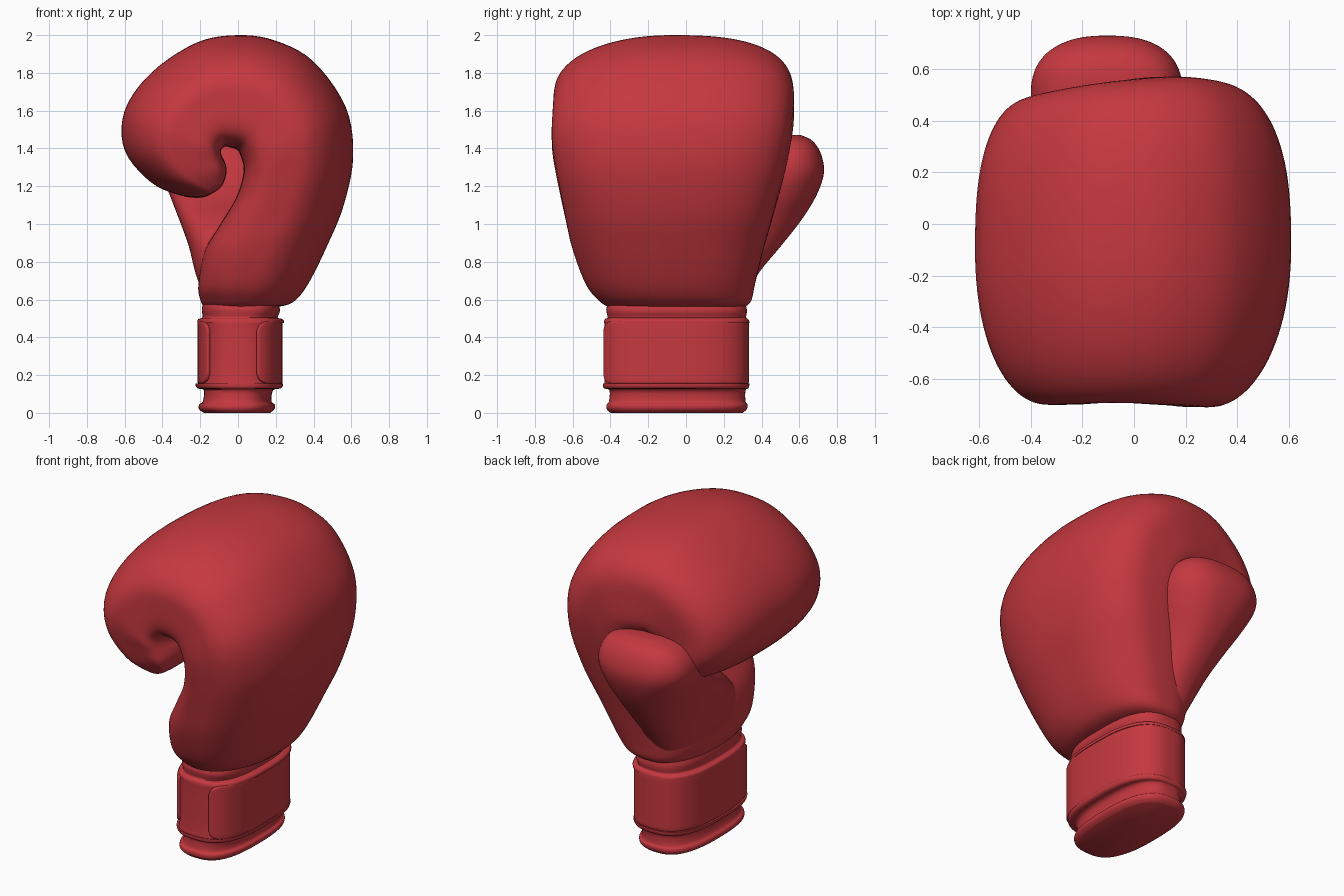
import bpy, bmesh, math
from mathutils import Vector

red = bpy.data.materials.new("red leather")
red.diffuse_color = (0.56, 0.04, 0.05, 1)


def spline(rows, steps):
    """Catmull-Rom interpolation between section rows."""
    out = []
    for i in range(len(rows) - 1):
        a, b, c, d = (rows[max(0, min(len(rows) - 1, i + k))] for k in (-1, 0, 1, 2))
        for s in range(steps):
            t = s / steps
            out.append([0.5 * (2 * q + (r - p) * t + (2 * p - 5 * q + 4 * r - w) * t * t
                               + (3 * q - p - 3 * r + w) * t ** 3)
                        for p, q, r, w in zip(a, b, c, d)])
    return out + [list(rows[-1])]


def section_point(row, ang, p_out, p_in):
    """Point on a superellipse spanning outer edge, inner edge and a y range.
    p_out holds the outer-side squareness towards -y and +y."""
    ox, oz, ix, iz, y0, y1 = row
    c, s = math.cos(ang), math.sin(ang)
    p = p_out[s > 0] if c > 0 else p_in
    u = math.copysign(abs(c) ** (2 / p), c)
    v = math.copysign(abs(s) ** (2 / p), s)
    return Vector(((ox + ix) / 2 + u * (ox - ix) / 2,
                   (y0 + y1) / 2 + v * (y1 - y0) / 2,
                   (oz + iz) / 2 + u * (oz - iz) / 2))


def finish(name, bm, angle=50):
    bmesh.ops.recalc_face_normals(bm, faces=bm.faces)
    me = bpy.data.meshes.new(name)
    bm.to_mesh(me)
    bm.free()
    me.materials.append(red)
    ob = bpy.data.objects.new(name, me)
    bpy.context.collection.objects.link(ob)
    bpy.ops.object.select_all(action='DESELECT')
    ob.select_set(True)
    bpy.context.view_layer.objects.active = ob
    bpy.ops.object.shade_smooth_by_angle(angle=math.radians(angle))
    return ob


def loft(name, rows, p_out=(2.2, 2.2), p_in=(2.2, 2.2), steps=5, n=96):
    """Skin the sections; the inner-side squareness runs from p_in[0] to p_in[1]."""
    bm = bmesh.new()
    rows = spline(rows, steps)
    rings = []
    for k, r in enumerate(rows):
        p = p_in[0] + (p_in[1] - p_in[0]) * k / (len(rows) - 1)
        rings.append([bm.verts.new(section_point(r, math.tau * i / n, p_out, p)) for i in range(n)])
    for a, b in zip(rings, rings[1:]):
        for i in range(n):
            j = (i + 1) % n
            bm.faces.new((a[i], a[j], b[j], b[i]))
    for ring in (rings[0], rings[-1]):
        mid = bm.verts.new(sum((v.co for v in ring), Vector()) / n)
        for i in range(n):
            bm.faces.new((ring[i], ring[(i + 1) % n], mid))
    return finish(name, bm)


# Padded fist: sections swept from the wrist, over the knuckles, curling into the palm
# (outer x, outer z, inner x, inner z, y min, y max)
loft("fist_padding", [
    (0.20, 0.56, -0.18, 0.56, -0.41, 0.31),
    (0.29, 0.585, -0.20, 0.60, -0.46, 0.345),
    (0.37, 0.68, -0.21, 0.68, -0.53, 0.365),
    (0.47, 0.88, -0.18, 0.85, -0.60, 0.41),
    (0.56, 1.10, -0.10, 0.99, -0.64, 0.46),
    (0.61, 1.36, -0.01, 1.14, -0.68, 0.51),
    (0.57, 1.62, 0.03, 1.28, -0.71, 0.55),
    (0.40, 1.86, 0.01, 1.37, -0.705, 0.57),
    (0.20, 1.97, -0.01, 1.395, -0.70, 0.57),
    (0.00, 2.00, -0.04, 1.405, -0.695, 0.56),
    (-0.22, 1.96, -0.07, 1.41, -0.695, 0.545),
    (-0.46, 1.80, -0.09, 1.39, -0.70, 0.52),
    (-0.60, 1.60, -0.085, 1.36, -0.70, 0.50),
    (-0.60, 1.39, -0.07, 1.33, -0.68, 0.49),
    (-0.46, 1.22, -0.06, 1.29, -0.655, 0.47),
    (-0.30, 1.15, -0.065, 1.25, -0.62, 0.45),
    (-0.19, 1.14, -0.08, 1.21, -0.58, 0.40),
    (-0.13, 1.165, -0.10, 1.185, -0.50, 0.30),
], (2.1, 2.6), (2.3, 8))

# Thumb with its web running into the palm
loft("thumb", [
    (0.10, 0.58, -0.17, 0.58, -0.32, 0.29),
    (0.11, 0.74, -0.225, 0.74, -0.32, 0.385),
    (0.12, 0.88, -0.26, 0.88, -0.26, 0.50),
    (0.14, 1.02, -0.31, 1.02, -0.10, 0.61),
    (0.17, 1.15, -0.36, 1.15, 0.12, 0.69),
    (0.19, 1.27, -0.40, 1.27, 0.25, 0.73),
    (0.17, 1.37, -0.38, 1.37, 0.33, 0.715),
    (0.11, 1.44, -0.31, 1.44, 0.40, 0.67),
    (0.01, 1.47, -0.20, 1.47, 0.49, 0.61),
], (2.5, 2.5), (2.2, 2.5))

# Cuff: bottom roll, strap with raised rims, neck  (z, x min, x max, y min, y max)
cuff = [
    (0.00, -0.18, 0.17, -0.40, 0.30), (0.02, -0.207, 0.193, -0.42, 0.322),
    (0.045, -0.205, 0.195, -0.42, 0.325), (0.06, -0.187, 0.178, -0.408, 0.315),
    (0.12, -0.18, 0.185, -0.405, 0.315), (0.13, -0.215, 0.228, -0.435, 0.33),
    (0.155, -0.225, 0.238, -0.44, 0.335), (0.18, -0.205, 0.222, -0.43, 0.322),
    (0.45, -0.202, 0.222, -0.43, 0.32), (0.475, -0.215, 0.242, -0.435, 0.335),
    (0.495, -0.212, 0.238, -0.43, 0.33), (0.505, -0.188, 0.21, -0.415, 0.318),
    (0.53, -0.19, 0.22, -0.42, 0.322), (0.56, -0.19, 0.22, -0.42, 0.32),
    (0.62, -0.17, 0.20, -0.39, 0.30),
]
loft("wrist_cuff", [(x1, z, x0, z, y0, y1) for z, x0, x1, y0, y1 in cuff],
     (2.7, 2.7), (2.7, 2.7), 3)

# Strap wrapped round the cuff, open at the front, with rounded corners at both ends
bm = bmesh.new()
cols, levels = 80, 12
grid = []
for i in range(cols + 1):
    ang = math.radians(-72 + 298 * i / cols)
    inset = 0.05 * (1 - math.sqrt(1 - max(0, 1 - min(i, cols - i) / 5) ** 2))
    col = []
    for k in range(levels + 1):
        z = 0.155 + inset + (0.33 - 2 * inset) * k / levels
        col.append(bm.verts.new(section_point((0.226, z, -0.205, z, -0.445, 0.323),
                                              ang, (2.7, 2.7), 2.7)))
    grid.append(col)
for a, b in zip(grid, grid[1:]):
    for k in range(levels):
        bm.faces.new((a[k], b[k], b[k + 1], a[k + 1]))
flap = finish("wrist_strap", bm)
thick = flap.modifiers.new("thickness", 'SOLIDIFY')
thick.thickness = 0.02
thick.offset = 0
soft = flap.modifiers.new("soft_edge", 'BEVEL')
soft.width = 0.008
soft.segments = 3
